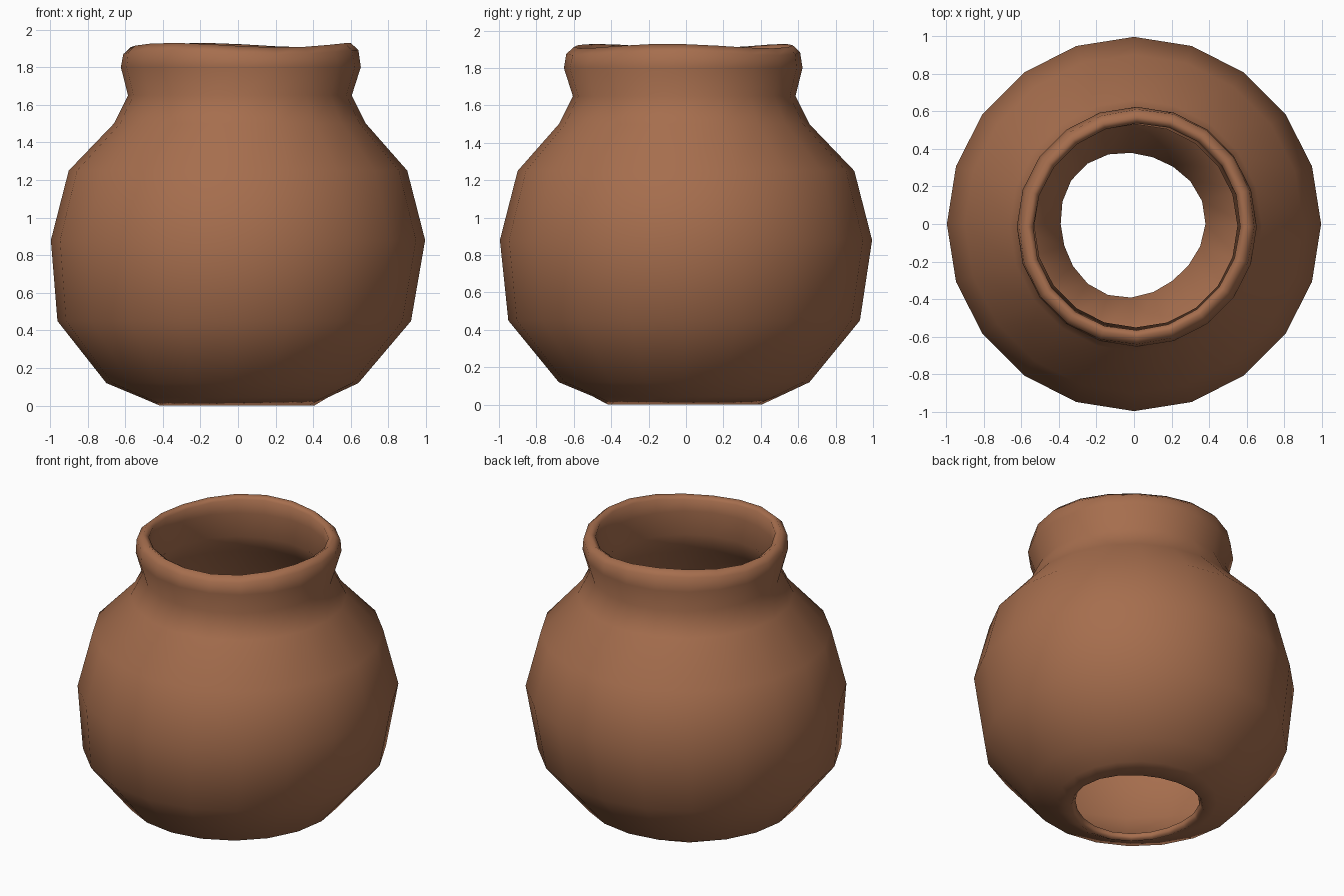
import bpy
import bmesh
from math import sin, cos, tau

# remove the default cube
cube = bpy.data.objects.get("Cube")
if cube:
    bpy.data.objects.remove(cube, do_unlink=True)

SIDES = 20

# single clay colour
clay = bpy.data.materials.new("terracotta")
clay.use_nodes = True
colour = (0.38, 0.155, 0.075, 1)
clay.diffuse_color = colour
bsdf = next(n for n in clay.node_tree.nodes if n.type == "BSDF_PRINCIPLED")
bsdf.inputs["Base Color"].default_value = colour
bsdf.inputs["Roughness"].default_value = 0.8

# wall profile: radius, height, x drift, y drift
outer_wall = [
    (0.41, 0.0, -0.015, 0), (0.5, 0.045, -0.02, 0), (0.67, 0.12, -0.03, -0.01),
    (0.94, 0.45, -0.02, -0.01), (0.995, 0.88, 0, 0), (0.9, 1.25, 0, 0),
    (0.67, 1.5, 0.01, -0.01), (0.595, 1.65, 0.01, -0.01),
    (0.638, 1.8, 0.015, -0.015), (0.625, 1.88, 0.015, -0.015),
]
rim = [(0.585, 1.917, 0.015, -0.015), (0.55, 1.895, 0.015, -0.015)]
inner_wall = [
    (0.56, 1.8, 0.01, -0.01), (0.54, 1.65, 0.01, -0.01), (0.63, 1.5, 0, 0),
    (0.86, 1.25, 0, 0), (0.96, 0.88, 0, 0), (0.9, 0.45, -0.02, -0.01),
    (0.64, 0.15, -0.02, -0.01), (0.385, 0.04, -0.015, 0),
]


def ring(bm, radius, height, dx, dy):
    """One hand-shaped ring of the pot; the rim and foot are a little uneven."""
    verts = []
    for i in range(SIDES):
        a = tau * i / SIDES
        r, z = radius, height
        if height > 1.85:
            z += 0.012 * sin(3 * a + 2)
            r += 0.008 * sin(2 * a)
        elif radius < 0.45:
            r += 0.012 * sin(3 * a + 1)
        verts.append(bm.verts.new((r * cos(a) + dx, r * sin(a) + dy, z)))
    return verts


# pot: one closed wall running up the outside, over the rim and down inside
bm = bmesh.new()
rings = [ring(bm, *p) for p in outer_wall + rim + inner_wall]
for lower, upper in zip(rings, rings[1:] + rings[:1]):
    for i in range(SIDES):
        j = (i + 1) % SIDES
        bm.faces.new((lower[i], lower[j], upper[j], upper[i])).smooth = True
bmesh.ops.recalc_face_normals(bm, faces=bm.faces)

mesh = bpy.data.meshes.new("pot")
bm.to_mesh(mesh)
bm.free()
mesh.materials.append(clay)
pot = bpy.data.objects.new("pot", mesh)
bpy.context.collection.objects.link(pot)
